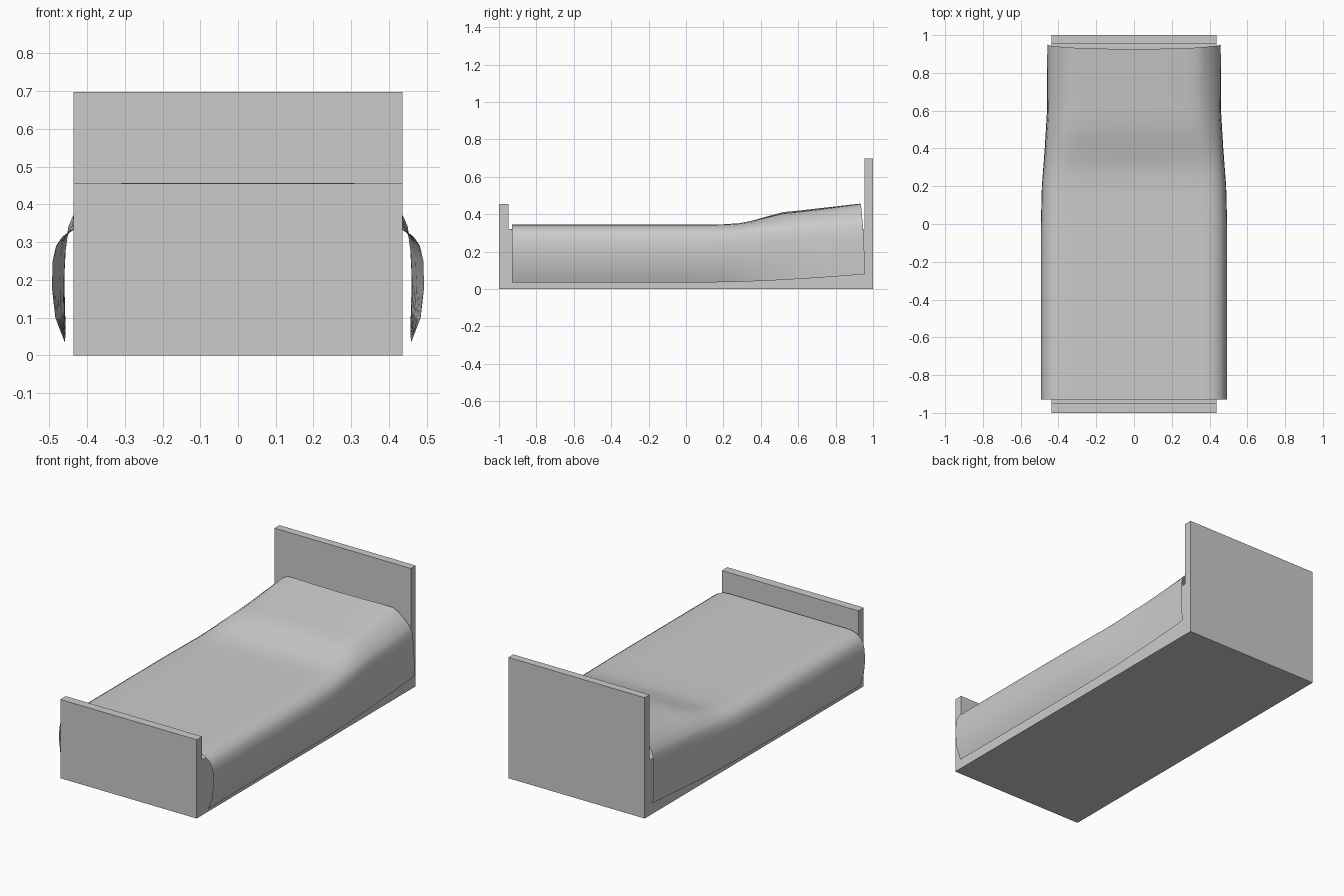
import bpy, bmesh

if "Cube" in bpy.data.objects:
    bpy.data.objects.remove(bpy.data.objects["Cube"])


def box(name, lo, hi):
    bm = bmesh.new()
    bmesh.ops.create_cube(bm, size=1)
    for v in bm.verts:
        for i in range(3):
            v.co[i] = lo[i] + (v.co[i] + 0.5) * (hi[i] - lo[i])
    return link(name, bm)


def link(name, bm):
    mesh = bpy.data.meshes.new(name)
    bm.to_mesh(mesh)
    bm.free()
    ob = bpy.data.objects.new(name, mesh)
    bpy.context.collection.objects.link(ob)
    return ob


def lerp_table(table, y):
    for (y0, w0), (y1, w1) in zip(table, table[1:]):
        if y <= y1:
            return w0 + (w1 - w0) * (y - y0) / (y1 - y0)
    return table[-1][1]


# Bed frame
W = 0.436
box("headboard", (-W, 0.955, 0), (W, 1, 0.698))
box("footboard", (-W, -1, 0), (W, -0.95, 0.455))
box("bed_base", (-W, -0.95, 0), (W, 0.955, 0.32))

# Blanket: half cross-sections (x, z) at the foot and head ends, blended along y
foot = [(0, .345), (.15, .345), (.3, .345), (.37, .345), (.41, .342), (.44, .332),
        (.465, .315), (.482, .29), (.491, .25), (.493, .18), (.484, .10), (.459, .035)]
head = [(0, .456), (.15, .456), (.28, .457), (.335, .455), (.37, .437), (.405, .405),
        (.437, .37), (.45, .34), (.456, .29), (.459, .23), (.459, .155), (.457, .08)]
width_w = [(-.93, 0), (0, 0), (.2, .15), (.4, .6), (.6, .95), (.925, 1)]
top_w = [(-.93, 0), (.2, 0), (.29, .06), (.34, .16), (.4, .3), (.46, .46), (.52, .6), (.6, .67), (.925, 1)]
ys = [-.93, -.7, -.45, -.2, 0, .1, .2, .25, .29, .34, .4, .46, .52, .6, .7, .82, .925]

bm = bmesh.new()
rows = []
n = len(foot) - 1
for y in ys:
    wx, wt = lerp_table(width_w, y), lerp_table(top_w, y)
    wb = max(0, y / .925) ** 2
    half = []
    for i, (a, b) in enumerate(zip(foot, head)):
        wz = wt + (wb - wt) * i / n
        slant = .033 * (i / n) * max(0, (y - .6) / .325)
        half.append((a[0] + (b[0] - a[0]) * wx, y + slant, a[1] + (b[1] - a[1]) * wz))
    full = [(-x, yy, z) for x, yy, z in half[:0:-1]] + half
    rows.append([bm.verts.new(p) for p in full])
for r0, r1 in zip(rows, rows[1:]):
    for j in range(len(r0) - 1):
        f = bm.faces.new((r0[j], r0[j + 1], r1[j + 1], r1[j]))
        f.smooth = True
link("blanket", bm)
